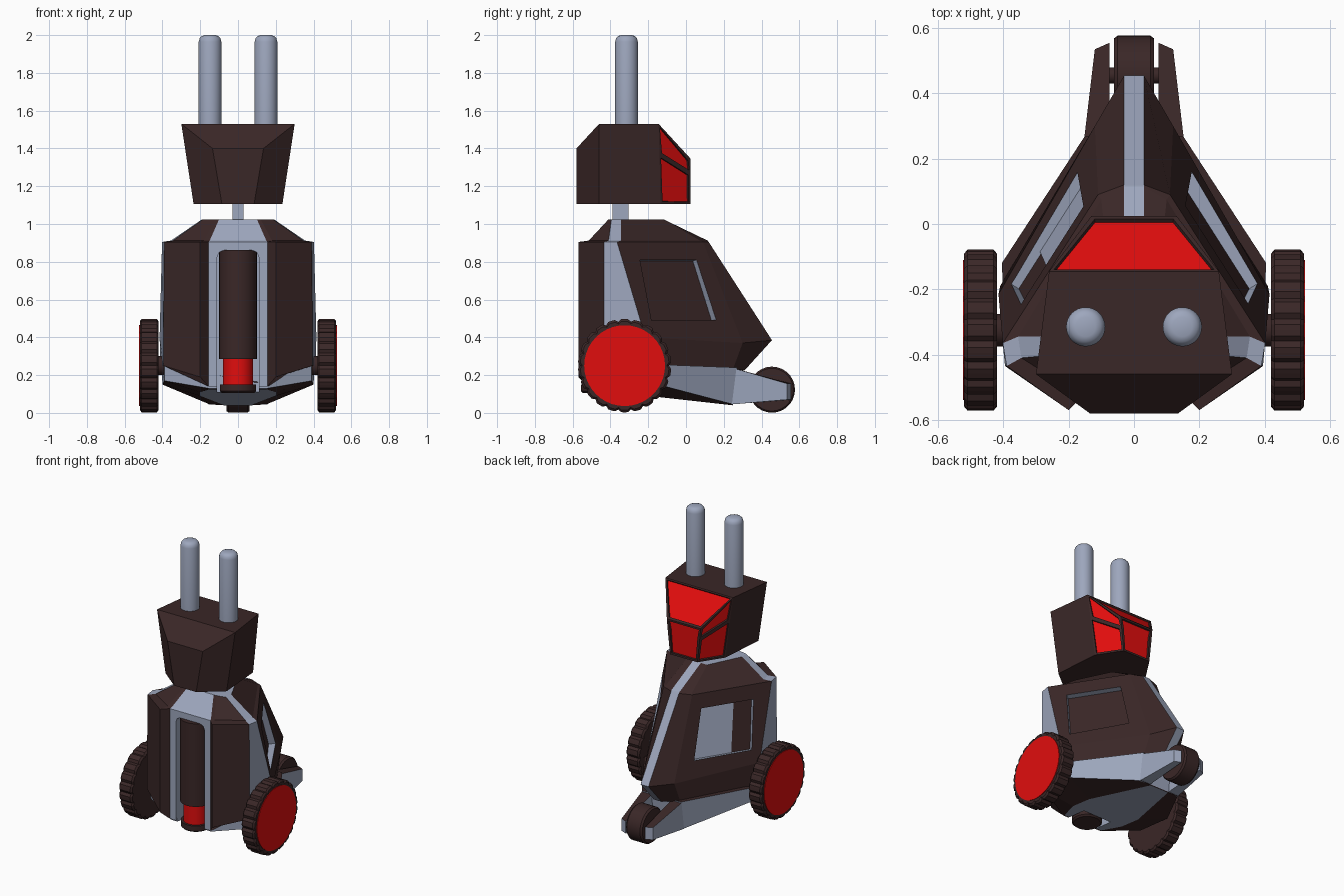
import bpy, bmesh, math
from mathutils import Vector

if "Cube" in bpy.data.objects:
    bpy.data.objects.remove(bpy.data.objects["Cube"])


def material(name, rgb):
    m = bpy.data.materials.new(name)
    m.diffuse_color = (*rgb, 1)
    m.use_nodes = True
    m.node_tree.nodes["Principled BSDF"].inputs["Base Color"].default_value = m.diffuse_color
    return m


GREY = material("blue grey", (0.34, 0.385, 0.51))
DARK = material("dark brown", (0.042, 0.02, 0.02))
RED = material("signal red", (0.75, 0.004, 0.004))


def finish(name, bm, mats, smooth=False):
    bmesh.ops.recalc_face_normals(bm, faces=bm.faces)
    me = bpy.data.meshes.new(name)
    bm.to_mesh(me)
    bm.free()
    for m in mats:
        me.materials.append(m)
    if smooth:
        me.shade_smooth()
        me.set_sharp_from_angle(angle=math.radians(35))
    ob = bpy.data.objects.new(name, me)
    bpy.context.collection.objects.link(ob)
    return ob


def loft(name, rings, mats, colour=lambda row, col: 0, caps=(0, 0), smooth=False):
    """Skin closed rings of points; colour(row, column) picks the material."""
    bm = bmesh.new()
    vs = [[bm.verts.new(p) for p in ring] for ring in rings]
    n = len(vs[0])
    for r in range(len(vs) - 1):
        for c in range(n):
            d = (c + 1) % n
            f = bm.faces.new((vs[r][c], vs[r][d], vs[r + 1][d], vs[r + 1][c]))
            f.material_index = colour(r, c)
    for ring, cap in ((vs[0], caps[0]), (vs[-1], caps[1])):
        bm.faces.new(ring).material_index = cap
    return finish(name, bm, mats, smooth)


def mirrored(half):
    return half + [(-x, y, z) for x, y, z in reversed(half)]


def lathe(name, profile, centre, mat, axis="z", sides=32, teeth=0):
    """Turn (radius, height) pairs about an axis; teeth notch the rim."""
    n = teeth * 4 or sides
    rings = []
    for r, h in profile:
        ring = []
        for i in range(n):
            a = 2 * math.pi * i / n
            q = r * (0.95 if teeth and i % 4 == 0 else 1)
            p = (q * math.cos(a), q * math.sin(a), h)
            if axis == "x":
                p = (p[2], p[0], p[1])
            ring.append(Vector(p) + Vector(centre))
        rings.append(ring)
    return loft(name, rings, [mat], smooth=not teeth)


def cut(target, cutter):
    cutter.hide_render = True
    cutter.hide_viewport = True
    cutter.display_type = "WIRE"
    m = target.modifiers.new("cut", "BOOLEAN")
    m.operation, m.solver, m.object = "DIFFERENCE", "EXACT", cutter


# Body: faceted shell, dark panels with grey edge strips
body_rings = [
    [(.10, -.41, 1.025), (.12, -.41, 1.025), (.185, -.395, 1.025),
     (.19, -.345, 1.025), (.08, -.12, 1.025), (.03, -.12, 1.025)],
    [(.15, -.51, .912), (.18, -.515, .912), (.345, -.41, .912),
     (.355, -.345, .912), (.10, .075, .912), (.03, .115, .912)],
    [(.155, -.525, .905), (.20, -.57, .905), (.39, -.435, .905),
     (.402, -.365, .905), (.11, .09, .905), (.03, .12, .905)],
    [(.155, -.525, .40), (.20, -.57, .40), (.395, -.435, .40),
     (.415, -.215, .40), (.12, .30, .37), (.03, .455, .385)],
    [(.155, -.525, .14), (.20, -.57, .19), (.395, -.435, .25),
     (.41, -.19, .25), (.13, .25, .235), (.03, .31, .225)],
]
body = loft("body", [mirrored(r) for r in body_rings], [GREY, DARK],
            lambda r, c: 0 if c % 3 == 2 else 1, (0, 1))

# Base: grey skirt with a dark underside and grey belly plate
base_rings = [
    [(.155, -.515, .20), (.39, -.41, .26), (.405, -.12, .255), (.15, .27, .24)],
    [(.155, -.515, .13), (.39, -.40, .17), (.40, -.15, .15), (.15, .25, .045)],
    [(.15, -.50, .125), (.20, -.36, .11), (.20, -.2, .09), (.07, .25, .04)],
]
base = loft("base_skirt", [mirrored(r) for r in base_rings], [GREY, DARK],
            lambda r, c: 1 if r == 1 else 0, (1, 0))

# Arms holding the rear roller
for side, s in (("left", -1), ("right", 1)):
    rings = [[(s * x0, .24, .045), (s * x1, .24, .045), (s * x1, .24, z), (s * x0, .24, z)]
             for x0, x1, z in ((.075, .155, .24),)]
    rings.append([(s * .075, .555, .07), (s * .12, .535, .07),
                  (s * .12, .535, .155), (s * .075, .555, .155)])
    loft(side + "_roller_arm", rings, [GREY, DARK],
         lambda r, c: 1 if c == 2 else 0)
lathe("rear_roller", [(.113, -.062), (.122, -.05), (.122, .05), (.113, .062)],
      (0, .455, .123), DARK, "x", 28)
lathe("roller_axle", [(.025, -.1), (.025, .1)], (0, .455, .118), DARK, "x", 12)

# Front bay holding the canister
outline = [(-.11, -.2), (.11, -.2), (.11, .825), (.10, .85), (.08, .86),
           (-.08, .86), (-.10, .85), (-.11, .825)]
bay = loft("bay_cutter", [[(x, y, z) for x, z in outline] for y in (-.8, -.36)], [GREY])
cut(body, bay)
cut(base, bay)
lathe("canister", [(.1, .285), (.1, .862)], (0, -.46, 0), DARK)
lathe("canister_band", [(.08, .14), (.08, .29)], (0, -.46, 0), RED)
lathe("canister_foot", [(.085, .105), (.096, .115), (.096, .15)], (0, -.46, 0), DARK)

# Side windows sunk into the slanted flanks
N = Vector((.827, .527, .195))
def flank(y, z, depth, s):
    x = .402 + (-(y + .365) * N.y - (z - .905) * N.z) / N.x
    p = Vector((x, y, z)) + N * depth
    return (s * p.x, p.y, p.z)

window = [(-.245, .81), (.055, .81), (.155, .49), (-.18, .49)]
for side, s in (("left", -1), ("right", 1)):
    cutter = loft(side + "_window_cutter",
                  [[flank(y, z, d, s) for y, z in window] for d in (.06, -.035)],
                  [GREY, DARK], caps=(0, 1))
    cut(body, cutter)
plate = [(-.14, .81), (.055, .81), (.155, .49), (-.07, .49)]
loft("left_window_plate", [[flank(y, z, d, -1) for y, z in plate] for d in (-.037, -.029)], [GREY])

# Drive wheels: notched tyres with red discs
for side, s in (("left", -1), ("right", 1)):
    c = (0, -.325, .25)
    lathe(side + "_tyre", [(.235, s * .42), (.247, s * .43), (.247, s * .51), (.235, s * .52)],
          c, DARK, "x", teeth=22)
    lathe(side + "_wheel_disc", [(.214, s * .51), (.214, s * .524)], c, RED, "x", 40)
    lathe(side + "_axle", [(.05, s * .36), (.05, s * .43)], c, DARK, "x", 16)

# Neck
loft("neck", [[(-.028, -.39, z), (.028, -.39, z), (.028, -.305, z), (-.028, -.305, z)]
              for z in (1.0, 1.12)], [GREY])

# Head: faceted block with sunken red visor panes
points = {"b0": (.085, -.58, 1.105), "b1": (.235, -.46, 1.105), "b2": (.21, -.135, 1.105),
          "b3": (.105, .025, 1.105), "m0": (.135, -.58, 1.40), "m3": (.13, .025, 1.345),
          "t1": (.30, -.46, 1.53), "t2": (.26, -.145, 1.53),
          "s2": (.24, -.14, 1.365), "s3": (.123, .025, 1.27)}
bm = bmesh.new()
V = {}
for k, (x, y, z) in points.items():
    V[k] = bm.verts.new((x, y, z))
    V[k.upper()] = bm.verts.new((-x, y, z))
shell = ["b0 b1 b2 b3 B3 B2 B1 B0", "t1 t2 T2 T1", "b0 B0 M0 m0", "m0 M0 T1 t1"]
half_shell = ["b0 m0 t1 b1", "b1 t1 t2 s2 b2"]
panes = ["b3 s3 m3 M3 S3 B3", "m3 t2 T2 M3"]
half_panes = ["b2 s2 s3 b3", "s2 t2 m3 s3"]
for f in shell + half_shell + [f.upper() for f in half_shell]:
    bm.faces.new([V[k] for k in f.split()])
glass = [bm.faces.new([V[k] for k in f.split()])
         for f in panes + half_panes + [f.upper() for f in half_panes]]
bmesh.ops.recalc_face_normals(bm, faces=bm.faces)
bmesh.ops.inset_individual(bm, faces=glass, thickness=.018, depth=0)
bmesh.ops.inset_individual(bm, faces=glass, thickness=.002, depth=-.012)
for f in glass:
    f.material_index = 1
finish("head", bm, [DARK, RED])

# Twin rounded posts on the head
for side, s in (("left", -1), ("right", 1)):
    lathe(side + "_post", [(.06, 1.5), (.06, 1.965), (.055, 1.983), (.045, 1.994), (.03, 2.0)],
          (s * .148, -.315, 0), GREY)
